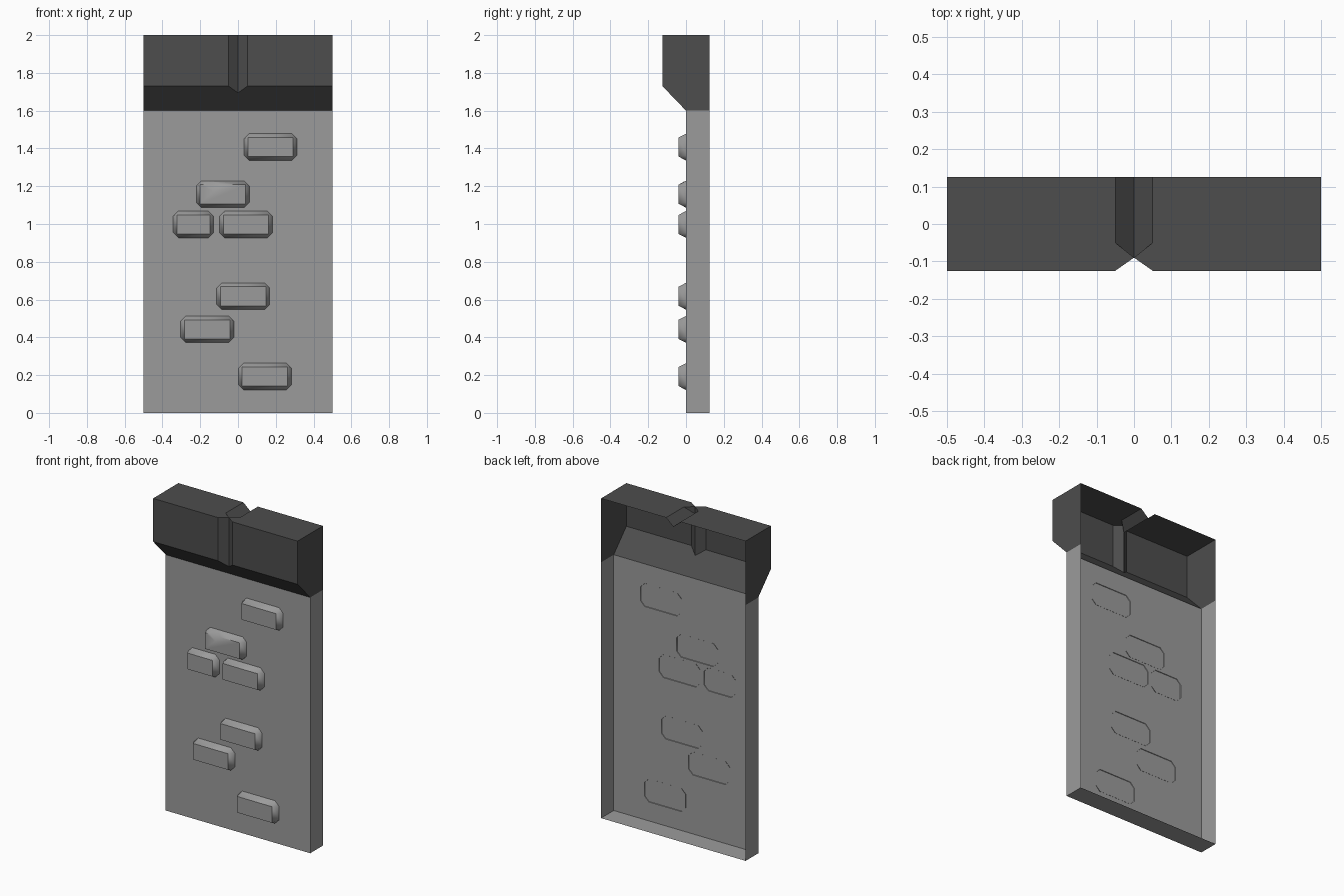
import bpy
from math import radians

if "Cube" in bpy.data.objects:
    bpy.data.objects.remove(bpy.data.objects["Cube"])


def make(name, verts, faces, shade, mirror=False, smooth=False):
    mesh = bpy.data.meshes.new(name)
    mesh.from_pydata(verts, [], faces)
    mesh.materials.append(shade)
    obj = bpy.data.objects.new(name, mesh)
    bpy.context.collection.objects.link(obj)
    if mirror:
        obj.modifiers.new("mirror", 'MIRROR').use_clip = True
    if smooth:
        mesh.shade_smooth()
        mesh.set_sharp_from_angle(angle=radians(50))
    return obj


def stone(name, value):
    mat = bpy.data.materials.new(name)
    mat.diffuse_color = (value, value, value, 1)
    mat.use_nodes = True
    mat.node_tree.nodes["Principled BSDF"].inputs["Base Color"].default_value = mat.diffuse_color
    return mat


grey, dark = stone("grey_stone", .33), stone("dark_stone", .075)

# Wall slab: front sheet, two sides and bottom, open at the back
make("wall_panel",
     [(0, 0, 0), (.5, 0, 0), (.5, 0, 1.6), (0, 0, 1.6),
      (.5, .125, 0), (.5, .125, 1.6), (0, .125, 0)],
     [(0, 1, 2, 3), (1, 4, 5, 2), (0, 6, 4, 1)], grey, mirror=True)

# Top ledge: right half with notched centre, open at the back and below
make("top_ledge",
     [(.05, -.125, 1.73), (.5, -.125, 1.73), (.5, -.125, 2), (.05, -.125, 2),
      (0, -.09, 1.694), (0, -.09, 2), (0, 0, 1.6), (.5, 0, 1.6),
      (.5, .125, 1.6), (.5, .125, 2), (.05, .125, 2), (.05, -.05, 2),
      (0, .125, 1.955), (0, -.09, 1.955)],
     [(0, 1, 2, 3), (4, 0, 3, 5), (6, 7, 1, 0, 4), (7, 8, 9, 2, 1),
      (3, 2, 9, 10, 11, 5), (11, 10, 12, 13), (5, 11, 13)], dark, mirror=True)


def brick(name, x0, x1, z0, z1, chip=None):
    """Raised brick: chamfered base outline tapering to a rectangular face."""
    c, t, yb, yf = .03, .022, .003, -.04
    base = [(x0 + c, z0), (x1 - c, z0), (x1, z0 + c), (x1, z1 - c),
            (x1 - c, z1), (x0 + c, z1), (x0, z1 - c), (x0, z0 + c)]
    face = [(x0 + t, z0 + t), (x1 - t, z0 + t), (x1 - t, z1 - t), (x0 + t, z1 - t)]
    verts = [(x, yb, z) for x, z in base] + [(x, yf, z) for x, z in face]
    front, top = [8, 9, 10, 11], [4, 5, 11, 10]
    faces = [(0, 1, 9, 8), (1, 2, 9), (2, 3, 10, 9), (3, 4, 10),
             (5, 6, 11), (6, 7, 8, 11), (7, 0, 8)]
    if chip is not None:
        # Broken corner on the upper edge
        z = z1 - t
        verts += [(chip - .035, yf, z), (chip + .035, yf, z),
                  (chip, yf, z - .035), (chip, -.012, z1 - .006)]
        front = [8, 9, 10, 13, 14, 12, 11]
        top = [4, 5, 11, 12, 15, 13, 10]
        faces += [(12, 14, 15), (14, 13, 15)]
    make(name, verts, faces + [front, top], grey, smooth=True)


# Scattered bricks: left, right, bottom, top, chip position
bricks = [(.03, .314, 1.335, 1.48, None), (-.222, .062, 1.085, 1.23, -.13),
          (-.345, -.127, .925, 1.07, None), (-.10, .184, .925, 1.07, None),
          (-.115, .169, .545, .69, None), (-.305, -.02, .37, .515, None),
          (0, .285, .12, .265, None)]
for n, b in enumerate(bricks, 1):
    brick(f"brick_{n}", *b)
